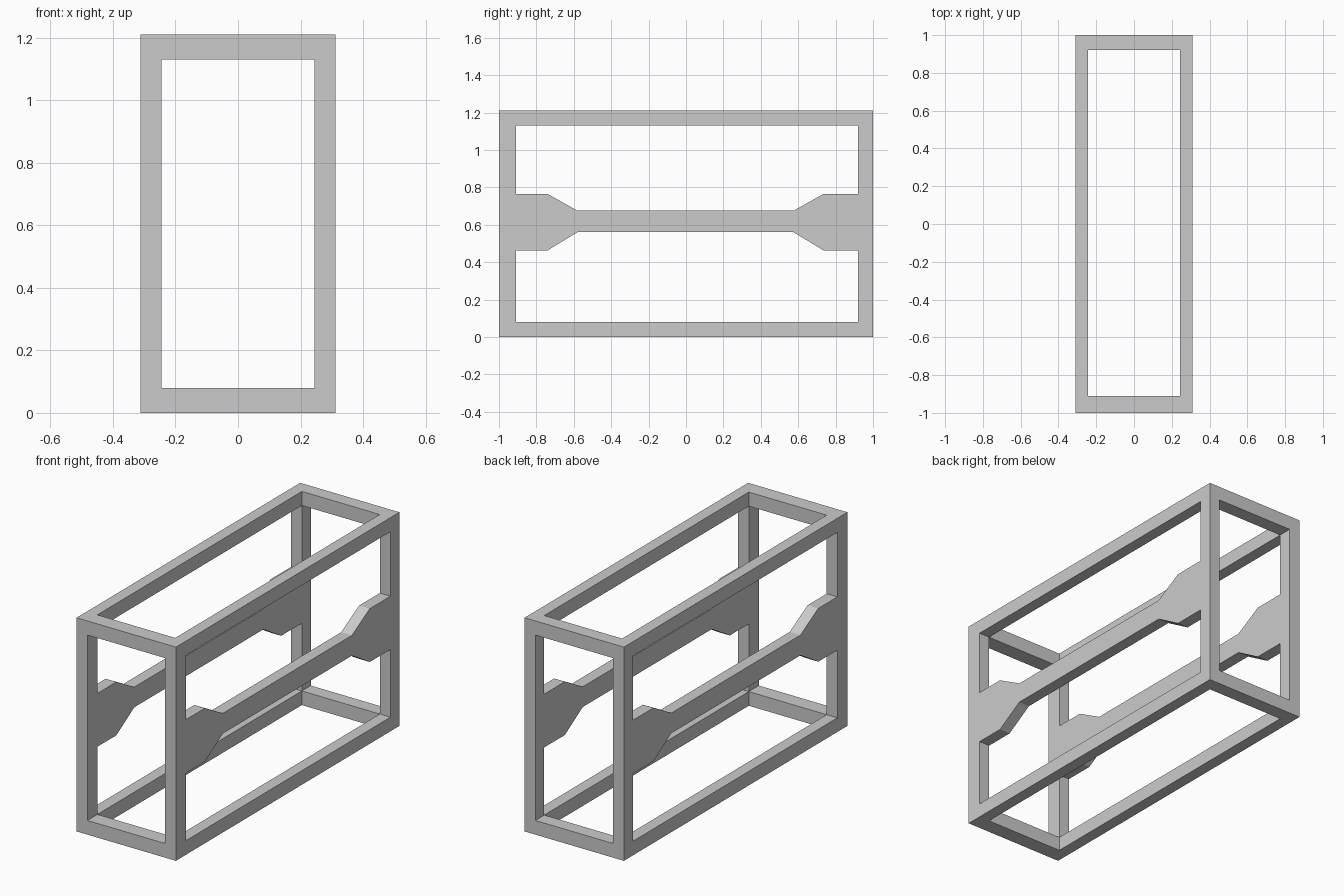
import bpy, bmesh
from mathutils import Vector

if "Cube" in bpy.data.objects:
    bpy.data.objects.remove(bpy.data.objects["Cube"])

W, L, H = 0.311, 1.0, 1.21          # half width, half length, height
XI, YF, YB, ZB, ZT = 0.244, -0.91, 0.92, 0.08, 1.13   # opening limits


def prism(name, pts, push):
    """Extrude a closed profile of 3D points along a vector."""
    bm = bmesh.new()
    face = bm.faces.new([bm.verts.new(p) for p in pts])
    new = bmesh.ops.extrude_face_region(bm, geom=[face])["geom"]
    bmesh.ops.translate(bm, vec=Vector(push),
                        verts=[v for v in new if isinstance(v, bmesh.types.BMVert)])
    bmesh.ops.recalc_face_normals(bm, faces=bm.faces)
    mesh = bpy.data.meshes.new(name)
    bm.to_mesh(mesh)
    bm.free()
    ob = bpy.data.objects.new(name, mesh)
    bpy.context.collection.objects.link(ob)
    return ob


def box(name, lo, hi):
    (a, b, c), (d, e, f) = lo, hi
    return prism(name, [(a, b, c), (d, b, c), (d, e, c), (a, e, c)], (0, 0, f - c))


def side_opening(name, z_edge, z_wide, z_narrow):
    """Window through both sides, bounded by the flared middle rail."""
    yz = [(YF, z_edge), (YB, z_edge), (YB, z_wide), (0.735, z_wide),
          (0.575, z_narrow), (-0.58, z_narrow), (-0.74, z_wide), (YF, z_wide)]
    return prism(name, [(-0.5, y, z) for y, z in yz], (1, 0, 0))


# Solid block that becomes the open frame with flush side rails
frame = box("frame", (-W, -L, 0), (W, L, H))

# Openings: end, top and bottom, then the side windows
cutters = [
    box("end_opening", (-XI, -1.5, ZB), (XI, 1.5, ZT)),
    box("top_opening", (-XI, YF, -0.5), (XI, YB, 2)),
    side_opening("upper_side_opening", ZT, 0.765, 0.675),
    side_opening("lower_side_opening", ZB, 0.463, 0.56),
]
bpy.context.view_layer.objects.active = frame
for c in cutters:
    m = frame.modifiers.new(c.name, "BOOLEAN")
    m.operation, m.solver, m.object = "DIFFERENCE", "EXACT", c
    bpy.ops.object.modifier_apply(modifier=m.name)
    bpy.data.objects.remove(c)
